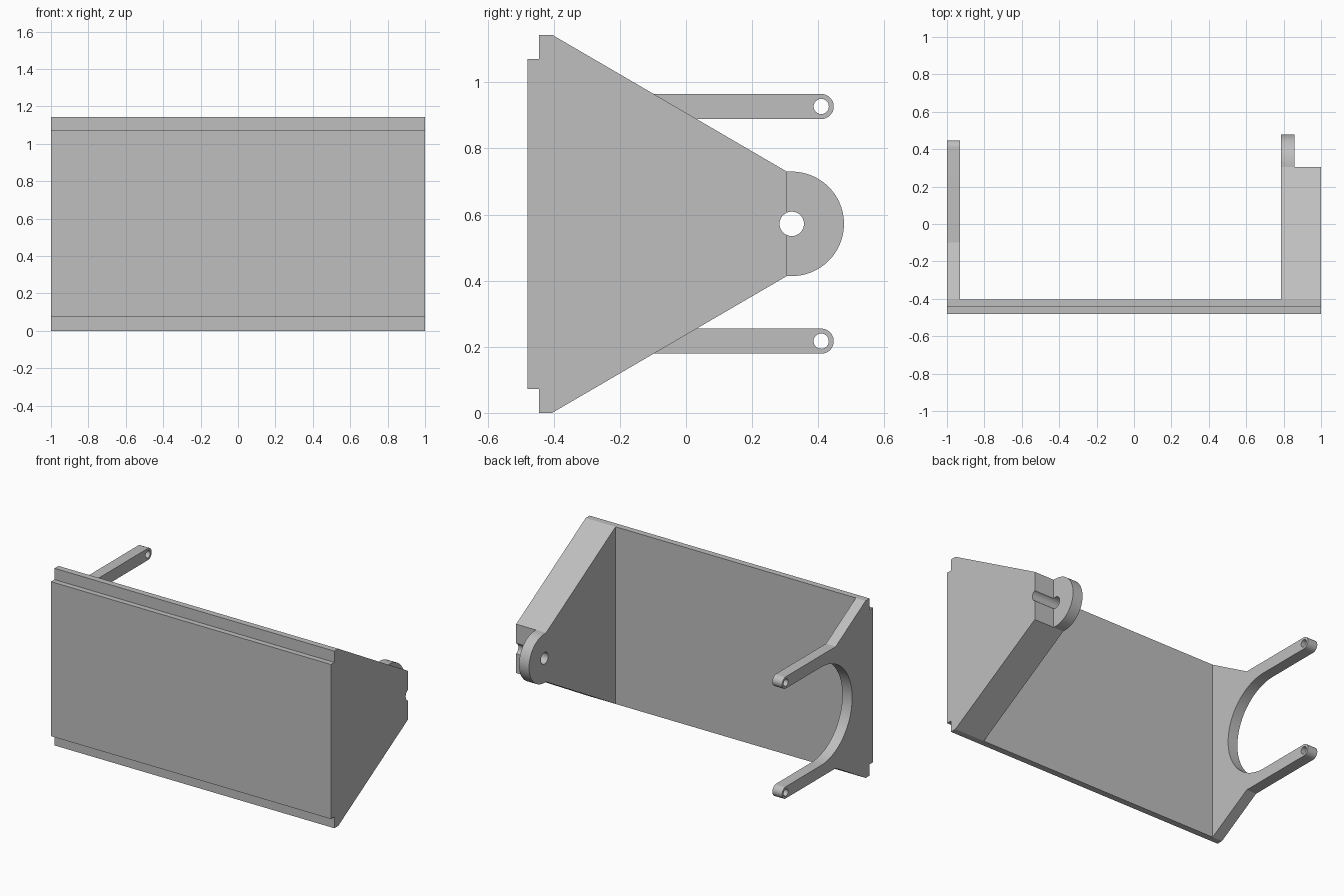
import bpy, bmesh
from math import sin, cos, radians

cube = bpy.data.objects.get("Cube")
if cube:
    bpy.data.objects.remove(cube)

HEIGHT = 1.144
MID = HEIGHT / 2

grey = bpy.data.materials.new("plain grey")
grey.use_nodes = True
colour = (0.52, 0.52, 0.52, 1)
grey.diffuse_color = colour
grey.node_tree.nodes["Principled BSDF"].inputs["Base Color"].default_value = colour


def arc(y, z, r, start, end, steps=24):
    angles = [radians(start + (end - start) * i / steps) for i in range(steps + 1)]
    return [(y + r * cos(a), z + r * sin(a)) for a in angles]


def mirrored(half):
    """Complete a lower half outline with its reflection about mid height."""
    return half + [(y, HEIGHT - z) for y, z in reversed(half)
                   if abs(z - MID) > 1e-5]


def slab(name, outline, x0, x1):
    """Extrude a side outline (y, z) along x."""
    bm = bmesh.new()
    face = bm.faces.new([bm.verts.new((x0, y, z)) for y, z in outline])
    new = bmesh.ops.extrude_face_region(bm, geom=[face])["geom"]
    verts = [v for v in new if isinstance(v, bmesh.types.BMVert)]
    bmesh.ops.translate(bm, verts=verts, vec=(x1 - x0, 0, 0))
    bmesh.ops.recalc_face_normals(bm, faces=bm.faces)
    mesh = bpy.data.meshes.new(name)
    bm.to_mesh(mesh)
    bm.free()
    mesh.materials.append(grey)
    obj = bpy.data.objects.new(name, mesh)
    bpy.context.collection.objects.link(obj)
    return obj


def cut(obj, outline, x0, x1):
    """Remove an extruded outline from a part."""
    cutter = slab("cutter", outline, x0, x1)
    cutter.hide_render = True
    mod = obj.modifiers.new("cut", "BOOLEAN")
    mod.operation = "DIFFERENCE"
    mod.solver = "EXACT"
    mod.object = cutter
    bpy.context.view_layer.objects.active = obj
    bpy.ops.object.modifier_apply(modifier=mod.name)
    bpy.data.objects.remove(cutter)


def circle(y, z, r):
    return arc(y, z, r, 0, 360, 32)[:-1]


# Front plate with a stepped lip along the top and bottom
front_plate = slab("front_plate", mirrored(
    [(-0.405, 0), (-0.445, 0), (-0.445, 0.073), (-0.48, 0.073)]), -1, 1)

# Thick tapering wall with a thinner round pivot ear and a bore
ear_y, ear_r, wall_back = 0.32, 0.158, 0.305
thick_wall = slab("pivot_wall", mirrored(
    [(-0.405, 0), (wall_back, MID - ear_r)]
    + arc(ear_y, MID, ear_r, -90, 0)), 0.787, 1)
cut(thick_wall, [(wall_back, 0.2), (0.6, 0.2), (0.6, 0.95), (wall_back, 0.95)],
    0.858, 1.1)
cut(thick_wall, circle(ear_y, MID, 0.037), 0.7, 1.1)

# Thin wall with two arms around a semicircular opening
arm_z, arm_y, arm_r = 0.217, 0.409, 0.038
opening_r = MID - arm_z - arm_r
fork_wall = slab("fork_wall", mirrored(
    [(-0.405, 0), (-0.1, arm_z - arm_r)]
    + arc(arm_y, arm_z, arm_r, -90, 90)
    + arc(0.05, MID, opening_r, -90, -180)), -1, -0.93)
for z in (arm_z, HEIGHT - arm_z):
    cut(fork_wall, circle(arm_y, z, 0.023), -1.1, -0.8)

# Smooth the round edges only
for part in (front_plate, thick_wall, fork_wall):
    bpy.ops.object.select_all(action="DESELECT")
    part.select_set(True)
    bpy.context.view_layer.objects.active = part
    bpy.ops.object.shade_smooth_by_angle(angle=radians(25))
